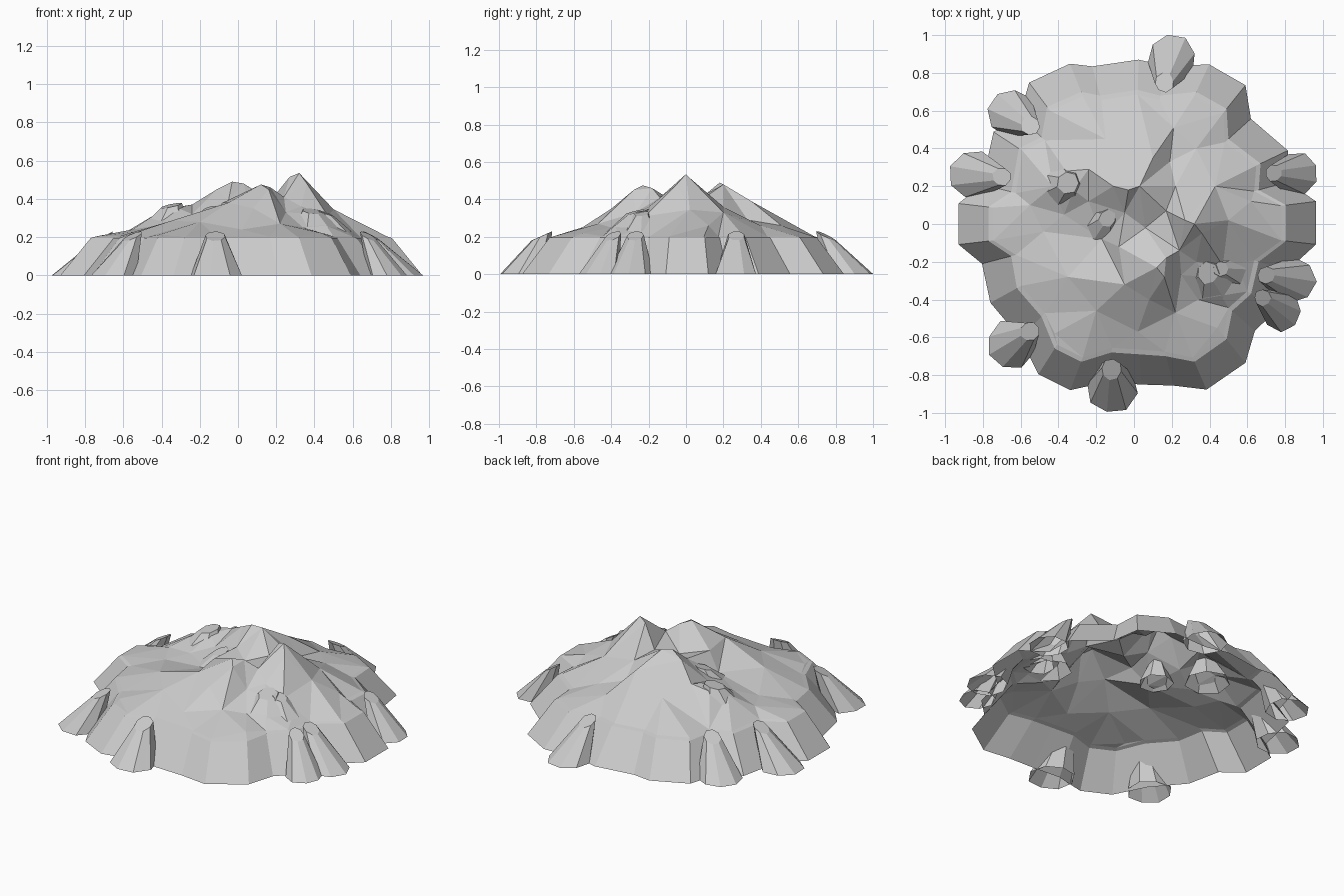
import bpy, bmesh, math, random
from mathutils import Vector
from mathutils.geometry import delaunay_2d_cdt

if "Cube" in bpy.data.objects:
    bpy.data.objects.remove(bpy.data.objects["Cube"])

random.seed(4)


def make_object(name, verts, faces):
    mesh = bpy.data.meshes.new(name)
    mesh.from_pydata(verts, [], faces)
    bm = bmesh.new()
    bm.from_mesh(mesh)
    bmesh.ops.recalc_face_normals(bm, faces=bm.faces)
    # keep open shells facing up and outward
    if sum(f.normal.z * f.calc_area() for f in bm.faces) < 0:
        bmesh.ops.reverse_faces(bm, faces=bm.faces)
    bm.to_mesh(mesh)
    bm.free()
    obj = bpy.data.objects.new(name, mesh)
    bpy.context.collection.objects.link(obj)
    return obj


def push(points, distance, z):
    return [(p[0] + distance * p[0] / math.hypot(*p),
             p[1] + distance * p[1] / math.hypot(*p), z) for p in points]


# Scalloped outline of the cliff top
rim = [(.805, .10), (.66, .18), (.67, .32), (.50, .45), (.49, .61), (.33, .70),
       (.14, .68), (.02, .71), (-.18, .68), (-.28, .70), (-.46, .62),
       (-.49, .46), (-.61, .40), (-.65, .17), (-.77, .09), (-.77, -.09),
       (-.65, -.17), (-.62, -.34), (-.49, -.49), (-.42, -.66), (-.28, -.73),
       (-.12, -.68), (.03, -.69), (.17, -.70), (.32, -.73), (.49, -.61),
       (.52, -.46), (.62, -.37), (.66, -.20), (.805, -.09)]
n = len(rim)

# Sloping cliff wall with a narrow level lip, open underneath
rings = push(rim, .16, 0) + push(rim, 0, .195) + push(rim, -.025, .203)
make_object("cliff_wall", rings,
            [(r * n + i, r * n + (i + 1) % n, (r + 1) * n + (i + 1) % n, (r + 1) * n + i)
             for r in range(2) for i in range(n)])

# Hill crests, shoulders and gullies that shape the land
land = [
    # east peak
    (.32, 0, .535), (.27, .02, .515), (.36, -.05, .48), (.50, .02, .345),
    (.62, .12, .26), (.43, .20, .33), (.33, .40, .26), (.22, .20, .36), (.17, .07, .39),
    # north peak and its eastern ridge
    (-.03, .18, .49), (.03, .20, .48), (.10, .35, .39), (.21, .51, .26),
    (.19, .33, .29), (-.15, .45, .32), (-.11, .20, .45), (-.05, .06, .39),
    (-.17, -.08, .28), (.06, -.02, .36),
    # west knoll
    (-.36, .28, .35), (-.32, .18, .355), (-.43, .20, .32), (-.55, .10, .24),
    (-.37, .05, .27), (-.24, .12, .32), (-.24, .29, .37), (-.48, -.04, .235),
    # south peak and long western slope
    (.12, -.23, .475), (.17, -.18, .46), (.16, -.28, .45), (-.08, -.12, .38),
    (-.05, -.32, .38), (-.35, -.28, .285), (-.20, -.46, .28), (-.42, -.58, .21),
    (.08, -.40, .35), (.02, -.57, .24), (.22, -.47, .27), (.24, -.14, .41),
    # south-east crags
    (.25, -.27, .33), (.33, -.20, .36), (.39, -.28, .32), (.47, -.22, .31),
    (.46, -.38, .26), (.34, -.40, .25), (.56, -.25, .245), (.44, -.55, .22),
]
points = push(rim, -.025, .203) + land
flat = [Vector(p[:2]) for p in points]
co, _, tris, origin, _, _ = delaunay_2d_cdt(flat, [], [list(range(n))], 1, 1e-5)
make_object("hills", [(c.x, c.y, points[o[0]][2] if o else .203)
                      for c, o in zip(co, origin)], tris)


# Tapered rock leaning from base to top, with a slanted cap and open underside
def rock(name, base, top, radius, taper=.4, z0=0, z1=.205, slant=.025, sides=8):
    turn = random.random()
    lean = (Vector(top) - Vector(base)).normalized()
    verts = []
    for centre, r, z, tilt in ((base, radius, z0, 0), (top, radius * taper, z1, slant)):
        for i in range(sides):
            a = 2 * math.pi * (i + turn) / sides
            d = Vector((math.cos(a), math.sin(a)))
            p = Vector(centre) + d * r * random.uniform(.93, 1.07)
            verts.append((p.x, p.y, z + tilt * d.dot(lean)))
    faces = [(i, (i + 1) % sides, sides + (i + 1) % sides, sides + i) for i in range(sides)]
    make_object(name, verts, faces + [tuple(range(sides, 2 * sides))])


# Boulders propped against the cliff
boulders = [((.20, .88), (.16, .75), .13), ((-.65, .59), (-.55, .52), .125),
            ((-.85, .26), (-.70, .25), .125), ((-.65, -.64), (-.55, -.57), .13),
            ((-.12, -.87), (-.12, -.77), .135), ((.84, -.30), (.70, -.27), .12),
            ((.78, -.46), (.68, -.39), .11), ((.86, .27), (.74, .27), .115)]
for k, (base, top, radius) in enumerate(boulders):
    rock(f"boulder_{k + 1}", base, top, radius)

# Crags breaking through the hills
crags = [((-.38, .20), (-.35, .22), .13, .25, .365), ((-.17, -.01), (-.14, .03), .10, .26, .35),
         ((.40, -.28), (.39, -.26), .13, .25, .335), ((.50, -.25), (.46, -.24), .09, .23, .325)]
for k, (base, top, radius, low, high) in enumerate(crags):
    rock(f"crag_{k + 1}", base, top, radius, .45, low, high, .015, 7)
